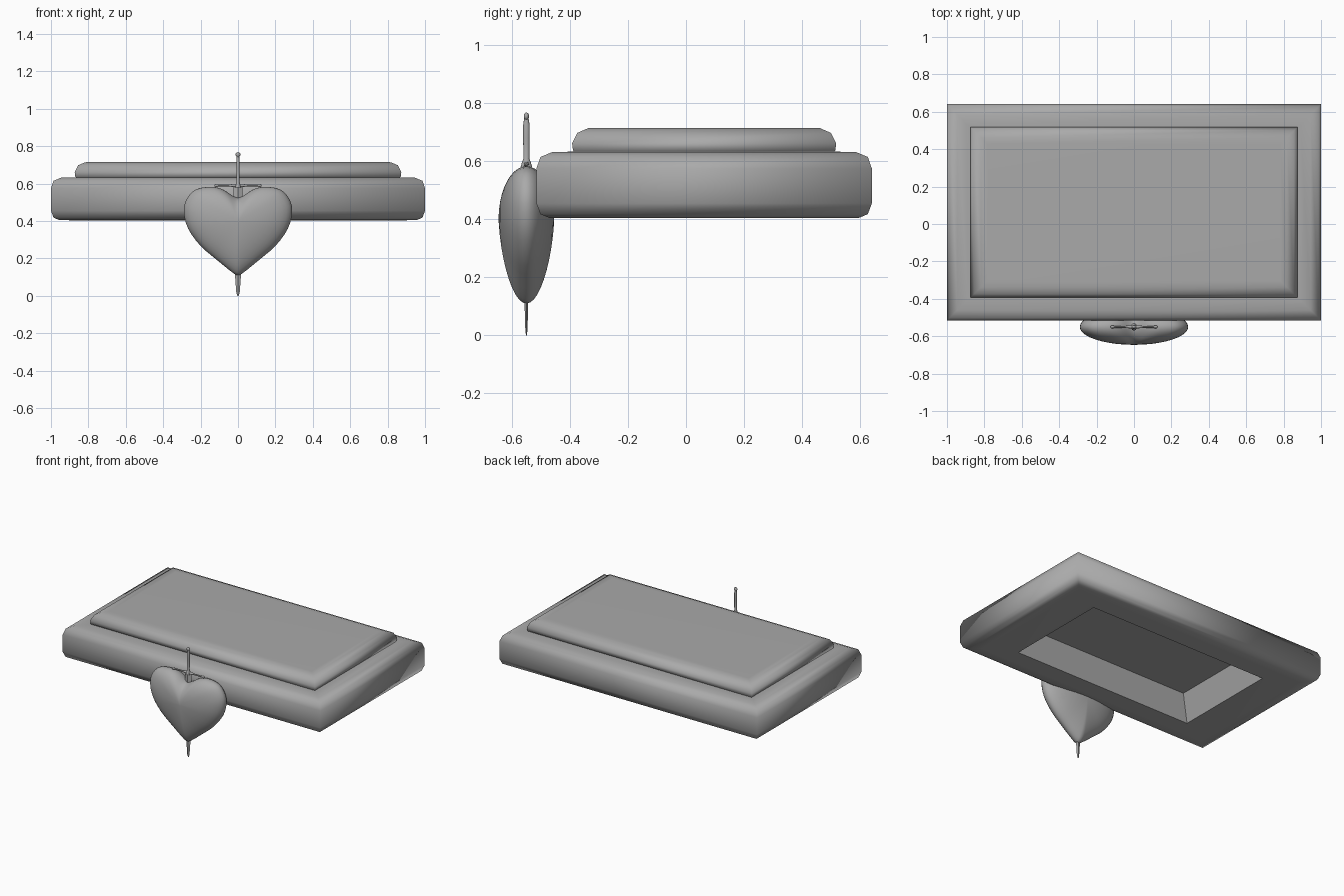
import bpy, bmesh, math
from mathutils import Matrix, Vector

if "Cube" in bpy.data.objects:
    bpy.data.objects.remove(bpy.data.objects["Cube"])

# Mid-dark grey shared by every part
grey = bpy.data.materials.new("dark_grey")
grey.diffuse_color = (0.4, 0.4, 0.4, 1)
grey.use_nodes = True
grey.node_tree.nodes["Principled BSDF"].inputs["Base Color"].default_value = grey.diffuse_color


def loft(name, rings, angle=40, matrix=None, sharp_ring=None):
    """Skin a list of equal-length point rings and cap both ends."""
    bm = bmesh.new()
    rows = [[bm.verts.new(p) for p in ring] for ring in rings]
    for a, b in zip(rows, rows[1:]):
        for i in range(len(a)):
            j = (i + 1) % len(a)
            bm.faces.new((a[i], a[j], b[j], b[i]))
    bm.faces.new(rows[0][::-1])
    bm.faces.new(rows[-1])
    bmesh.ops.recalc_face_normals(bm, faces=bm.faces)
    for e in bm.edges:
        e.smooth = e.calc_face_angle(0) < math.radians(angle)
    # Keep everything before this ring hard-edged
    if sharp_ring is not None:
        for row in rows[:sharp_ring + 1]:
            for v in row:
                for e in v.link_edges:
                    if all(w in sum(rows[:sharp_ring + 1], []) for w in e.verts):
                        e.smooth = False
    for f in bm.faces:
        f.smooth = True
    if matrix:
        bm.transform(matrix)
    me = bpy.data.meshes.new(name)
    bm.to_mesh(me)
    bm.free()
    me.materials.append(grey)
    ob = bpy.data.objects.new(name, me)
    bpy.context.collection.objects.link(ob)
    return ob


def rect(hx, hy, z, cy=0.0625):
    return [(-hx, cy - hy, z), (hx, cy - hy, z), (hx, cy + hy, z), (-hx, cy + hy, z)]


def lathe(name, profile, sides=12, sx=1, sy=1, matrix=None, angle=50):
    """Turned part from (radius, height) pairs, optionally flattened."""
    rings = [[(r * sx * math.cos(2 * math.pi * i / sides),
               r * sy * math.sin(2 * math.pi * i / sides), z)
              for i in range(sides)] for r, z in profile]
    return loft(name, rings, angle, matrix)


# Lower slab with soft rounded rim and a tapered recess underneath
rim = [(0.10, 0.404), (0.045, 0.405), (0.014, 0.418), (0, 0.455), (0, 0.575),
       (0.014, 0.615), (0.055, 0.632), (0.11, 0.633)]
loft("lower_slab",
     [rect(0.635, 0.335, 0.585), rect(0.695, 0.37, 0.404)]
     + [rect(1 - d, 0.578 - d, z) for d, z in rim], 100, None, 1)

# Upper slab
rim = [(0.012, 0.625), (0.003, 0.638), (0, 0.662), (0.018, 0.698), (0.055, 0.714),
       (0.09, 0.715)]
loft("upper_slab", [rect(0.873 - d, 0.455 - d, z) for d, z in rim], 100)

# Heart: smooth outline inflated front and back, slimmer toward the tip
half = [(0, 0.525), (0.03, 0.536), (0.08, 0.568), (0.14, 0.583), (0.222, 0.57),
        (0.27, 0.525), (0.29, 0.455), (0.267, 0.36), (0.2, 0.267), (0.107, 0.187),
        (0.03, 0.125), (0, 0.11)]
ctrl = [Vector(p) for p in half + [(-x, z) for x, z in half[-2:0:-1]]]
outline = []
for i in range(len(ctrl)):
    p0, p1, p2, p3 = (ctrl[(i + k) % len(ctrl)] for k in (-1, 0, 1, 2))
    for t in (0, 0.33, 0.67):
        outline.append(0.5 * (2 * p1 + (p2 - p0) * t
                              + (2 * p0 - 5 * p1 + 4 * p2 - p3) * t * t
                              + (3 * p1 - p0 - 3 * p2 + p3) * t ** 3))
steps = 20
heart = []
for k in range(steps + 1):
    a = math.pi * (0.01 + 0.98 * k / steps)
    s, ring = math.sin(a), []
    for p in outline:
        z = 0.40 + (p.y - 0.40) * s
        slim = 1 - 0.5 * max(0, 0.40 - z)
        ring.append((p.x * s, -0.55 - 0.096 * math.cos(a) * slim, z))
    heart.append(ring)
loft("heart", heart, 60)

# Sword through the heart: blade, grip, pommel, guard
at = Matrix.Translation((0, -0.55, 0))
lathe("sword_blade", [(0.003, 0), (0.009, 0.015), (0.016, 0.11), (0.025, 0.52),
                      (0.025, 0.59)], 4, 1, 0.4, at, 30)
lathe("sword_grip", [(0.016, 0.58), (0.012, 0.597), (0.008, 0.61), (0.009, 0.68),
                     (0.009, 0.725), (0.006, 0.748)], 12, 1, 1.25, at)
ball = [(math.sin(math.pi * (k + 0.1) / 8.2), -math.cos(math.pi * (k + 0.1) / 8.2))
        for k in range(9)]
lathe("sword_pommel", [(r * 0.013, 0.755 + h * 0.013) for r, h in ball], 12, 1, 0.7, at)
across = Matrix.Translation((0, -0.55, 0.59)) @ Matrix.Rotation(math.pi / 2, 4, 'Y')
arm = [(0.009, 0), (0.008, 0.025), (0.005, 0.05), (0.005, 0.105), (0.008, 0.112),
       (0.008, 0.12), (0.003, 0.126)]
lathe("sword_guard", [(r, -z) for r, z in arm[:0:-1]] + arm, 12, 1, 1, across)
